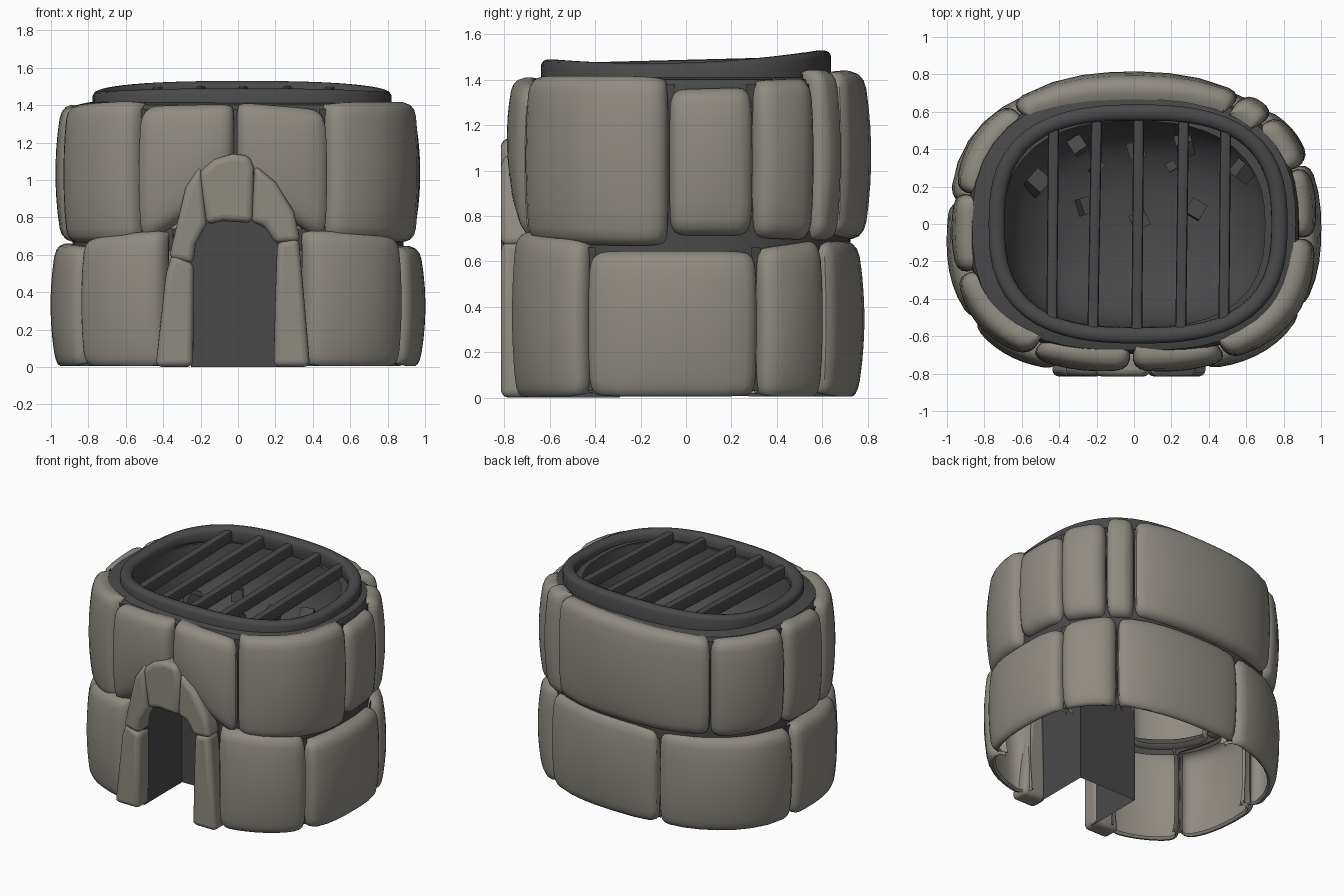
import bpy, bmesh, math, random
from mathutils import Vector, Matrix

if "Cube" in bpy.data.objects:
    bpy.data.objects.remove(bpy.data.objects["Cube"])
random.seed(4)

def material(name, c):
    m = bpy.data.materials.new(name)
    m.diffuse_color = (*c, 1)
    m.use_nodes = True
    m.node_tree.nodes["Principled BSDF"].inputs["Base Color"].default_value = m.diffuse_color
    return m
STONE = material("warm grey stone", (0.275, 0.258, 0.222))
DARK = material("charcoal grey", (0.066, 0.066, 0.066))

def finish(bm, name, mat):
    me = bpy.data.meshes.new(name)
    bmesh.ops.recalc_face_normals(bm, faces=bm.faces[:])
    bm.to_mesh(me)
    bm.free()
    me.materials.append(mat)
    ob = bpy.data.objects.new(name, me)
    bpy.context.collection.objects.link(ob)
    return ob

def radius(t, a, front, back=None, n=None):
    """rounded-oval plan; the front half is a little squarer than the back"""
    is_front = math.sin(t) < 0
    b = front if is_front or back is None else back
    n = n or (2.7 if is_front else 2.45)
    return (abs(math.cos(t) / a) ** n + abs(math.sin(t) / b) ** n) ** (-1 / n)

LOW, UP = (.972, .783, .757), (.945, .755, .785)   # plan half-sizes: side, front, back

def grid(bm, rows, closed=False):
    vs = [[bm.verts.new(p) for p in r] for r in rows]
    for r, s in zip(vs, vs[1:]):
        for i in range(len(r) - (0 if closed else 1)):
            j = (i + 1) % len(r)
            bm.faces.new((r[i], r[j], s[j], s[i]))

def ang(p):
    return math.atan2(p[1], p[0]) % math.tau

# edge profile of a stone: (inset from the joint, depth below the face)
EDGE = [(0.02, 0.12), (0.004, 0.08), (0.004, 0.05), (0.016, 0.022), (0.04, 0.006), (0.075, 0.0)]

def stops(length):
    k = min(1, length / 0.24)
    a = [(i * k, d) for i, d in EDGE]
    lo, hi = a[-1][0], length - a[-1][0]
    mid = [(lo + (hi - lo) * i / 7, 0) for i in range(1, 7)]
    return a + mid + [(length - i, d) for i, d in reversed(a)]

def stone(name, p0, p1, zb, zt, size):
    """curved rounded block between two plan points; zb, zt = heights at both ends"""
    t0, t1 = ang(p0), ang(p1)
    if t1 < t0:
        t1 += math.tau
    L = sum(radius(t0 + (t1 - t0) * i / 8, *size) for i in range(9)) / 9 * (t1 - t0)
    H = sum(zt) / 2 - sum(zb) / 2
    push = random.uniform(-0.006, 0.006)
    rows = []
    for v, dv in stops(H):
        if v < H / 2 and zb[0] == 0:      # thin lip on the ground
            dv *= .45
        row = []
        for u, du in stops(L):
            s, w = 2 * u / L - 1, 2 * v / H - 1
            s2 = s * (1 - 0.03 / L * abs(w) ** 8)
            w2 = w * (1 - 0.04 / H * abs(s) ** 8)
            f, g = (s2 + 1) / 2, (w2 + 1) / 2
            t = t0 + (t1 - t0) * f
            lo = zb[0] + (zb[1] - zb[0]) * f
            hi = zt[0] + (zt[1] - zt[0]) * f
            r = radius(t, *size) - min(0.12, du + dv) + push
            r += 0.035 * (1 - w * w) * (1 - 0.5 * s * s)
            row.append((r * math.cos(t), r * math.sin(t), max(0, lo + (hi - lo) * g)))
        rows.append(row)
    bm = bmesh.new()
    grid(bm, rows)
    return finish(bm, name, STONE)

def mortar(name, t0, t1, z0, z1, size, depth):
    n = max(2, int((t1 - t0) / 0.08))
    rs = [(t, radius(t, *size) - depth) for t in [t0 + (t1 - t0) * i / n for i in range(n + 1)]]
    bm = bmesh.new()
    grid(bm, [[(r * math.cos(t), r * math.sin(t), z) for t, r in rs] for z in (z0, z1)])
    finish(bm, name, DARK)

# lower course, counter-clockwise from the right of the door
low = [(.36, -.74), (.87, -.44), (.87, .31), (.68, .62), (-.3, .76), (-.95, .12), (-.83, -.5), (-.39, -.74)]
low_top = [(.74, .70), (.65, .65), (.66, .70), (.70, .69), (.69, .66), (.67, .65), (.69, .74)]
for i, zt in enumerate(low_top):
    stone(f"lower_stone_{i}", low[i], low[i + 1], (0, 0), zt, LOW)
for p in low[1:-1]:
    mortar("lower_joint", ang(p) - .025, ang(p) + .025, 0.03, .66, LOW, .062)

# upper course, starting above the door
up = [(-.01, -.76), (.49, -.7), (.95, -.08), (.88, .30), (.73, .57), (.57, .68), (-.64, .62),
      (-.93, .17), (-.93, -.27), (-.54, -.68), (-.02, -.76)]
up_b = [(1.0, .66), (.68, .66), (.71, .71), (.70, .69), (.69, .69), (.70, .69), (.68, .70), (.68, .66),
        (.66, .66), (.64, 1.0)]
up_t = [(1.42, 1.38), (1.42, 1.42), (1.36, 1.37), (1.40, 1.41), (1.45, 1.44), (1.45, 1.42), (1.40, 1.40),
        (1.41, 1.39), (1.40, 1.43), (1.40, 1.41)]
for i in range(10):
    stone(f"upper_stone_{i}", up[i], up[i + 1], up_b[i], up_t[i], UP)
for p in up[:-1]:
    mortar("upper_joint", ang(p) - .03, ang(p) + .03, 1.0 if p[0] == -.01 else .72, 1.38, UP, .058)
mortar("course_joint", ang((.33, -.7)) - math.tau, ang((-.36, -.7)), .62, .74, UP, .06)

# arch stones around the door, front outlines in x, z
ARCH = {
    "left_door_post": [(-.44, 0), (-.24, 0), (-.235, .55), (-.35, .61), (-.385, .5)],
    "left_arch_stone": [(-.37, .58), (-.24, .55), (-.225, .66), (-.165, .77), (-.2, 1.08), (-.28, .96)],
    "keystone": [(-.17, .76), (-.08, .78), (.08, .77), (.085, 1.07), (.06, 1.13), (-.03, 1.14), (-.13, 1.11), (-.21, 1.04)],
    "right_arch_stone": [(.07, .77), (.14, .755), (.2, .66), (.335, .67), (.3, .83), (.2, .99), (.09, 1.08)],
    "right_door_post": [(.19, 0), (.385, 0), (.36, .3), (.325, .69), (.21, .67), (.2, .4)],
}
for name, pts in ARCH.items():
    bm = bmesh.new()
    f = bm.faces.new([bm.verts.new((x, -.815, z)) for x, z in pts])
    ext = bmesh.ops.extrude_face_region(bm, geom=[f])
    bmesh.ops.translate(bm, vec=(0, .14, 0), verts=[v for v in ext["geom"] if isinstance(v, bmesh.types.BMVert)])
    ob = finish(bm, name, STONE)
    bev = ob.modifiers.new("round", "BEVEL")
    bev.width, bev.segments, bev.limit_method, bev.angle_limit = .035, 4, "ANGLE", math.radians(40)

# dark door tunnel with a back wall
prof = [(-.25, 0), (-.25, .5)]
prof += [(-.015 - .235 * math.cos(math.pi * i / 12), .56 + .26 * math.sin(math.pi * i / 12) ** .8) for i in range(13)]
prof += [(.22, .5), (.22, 0)]
bm = bmesh.new()
grid(bm, [[(x, y, z) for x, z in prof] for y in (-.74, -.29)])
bm.faces.new([bm.verts.new((x, -.29, z)) for x, z in prof])
finish(bm, "door_tunnel", DARK)

# mortar shoulder and fire bowl
def loft(name, rings, cx=0, n=2.6, seg=48):
    bm = bmesh.new()
    ts = [math.tau * i / seg for i in range(seg)]
    grid(bm, [[(cx + radius(t, a, f, b, n) * math.cos(t), radius(t, a, f, b, n) * math.sin(t), z) for t in ts]
              for a, f, b, z in rings], True)
    finish(bm, name, DARK)
loft("mortar_shoulder", [(.885, .695, .725, 1.32), (.88, .69, .72, 1.375), (.865, .675, .71, 1.40),
                         (.80, .63, .65, 1.415), (.70, .55, .55, 1.42)], n=None)
loft("fire_bowl", [(.72, .56, .56, 1.43), (.70, .545, .545, 1.25), (.63, .49, .49, 1.08), (.45, .35, .35, .95),
                   (.22, .17, .17, .91), (.005, .005, .005, .90)], .02, 2.8)

# grate rim: saddle-shaped band with a rounded top
def rim_z(y):
    return 1.43 + .035 * (y / .6) ** 2 + .02 * y / .6
SECTION = [(.043, -.08), (.044, .02), (.034, .037), (.015, .045), (-.01, .045), (-.03, .037), (-.042, .02),
           (-.043, -.03), (-.03, -.08)]
rows = []
for i in range(64):
    t = math.tau * i / 64
    r = radius(t, .755, .595, n=2.7)
    rows.append([(.022 + (r + d) * math.cos(t), (r + d) * math.sin(t), rim_z(r * math.sin(t)) + h) for d, h in SECTION])
bm = bmesh.new()
grid(bm, rows + rows[:1], True)
bmesh.ops.remove_doubles(bm, verts=bm.verts[:], dist=1e-5)
finish(bm, "grate_rim", DARK)

# grate bars: tall narrow bars ending inside the rim
for x0, x1 in [(-.44, -.43), (-.22, -.20), (.015, .025), (.25, .265), (.48, .49)]:
    half = .565 - .25 * max(0, abs(x0 - .02) - .25)
    bm = bmesh.new()
    bmesh.ops.create_cube(bm, size=1)
    bm.transform(Matrix.Diagonal((.058, 2 * half, .085, 1)))
    bmesh.ops.bevel(bm, geom=[e for e in bm.edges if abs(e.verts[0].co.y - e.verts[1].co.y) > .1],
                    offset=.015, segments=2, profile=.5, affect="EDGES")
    bm.transform(Matrix.Translation(((x0 + x1) / 2, 0, 1.445)) @ Matrix.Rotation(.026, 4, "X")
                 @ Matrix.Rotation(-(x1 - x0) / 1.14, 4, "Z"))
    finish(bm, "grate_bar", DARK)

# coals
for x, y, s in [(-.52, .22, .1), (-.3, .42, .08), (-.25, .1, .09), (-.2, .3, .06), (.01, .4, .09), (.03, .02, .09),
                (.2, .31, .05), (.27, .42, .09), (.33, .08, .09), (.58, .28, .09)]:
    bm = bmesh.new()
    bmesh.ops.create_cube(bm, size=s)
    z = .92 + .22 * ((x / .7) ** 2 + (y / .55) ** 2)
    rot = Matrix.Rotation(random.random() * 3, 4, "Z") @ Matrix.Rotation(random.uniform(-.7, .7), 4, "X")
    bm.transform(Matrix.Translation((x, y, z)) @ rot)
    finish(bm, "coal", DARK)

# smooth shading with crisp edges
for ob in bpy.data.objects:
    ob.select_set(True)
bpy.context.view_layer.objects.active = bpy.data.objects["grate_rim"]
bpy.ops.object.shade_smooth_by_angle(angle=math.radians(40))
